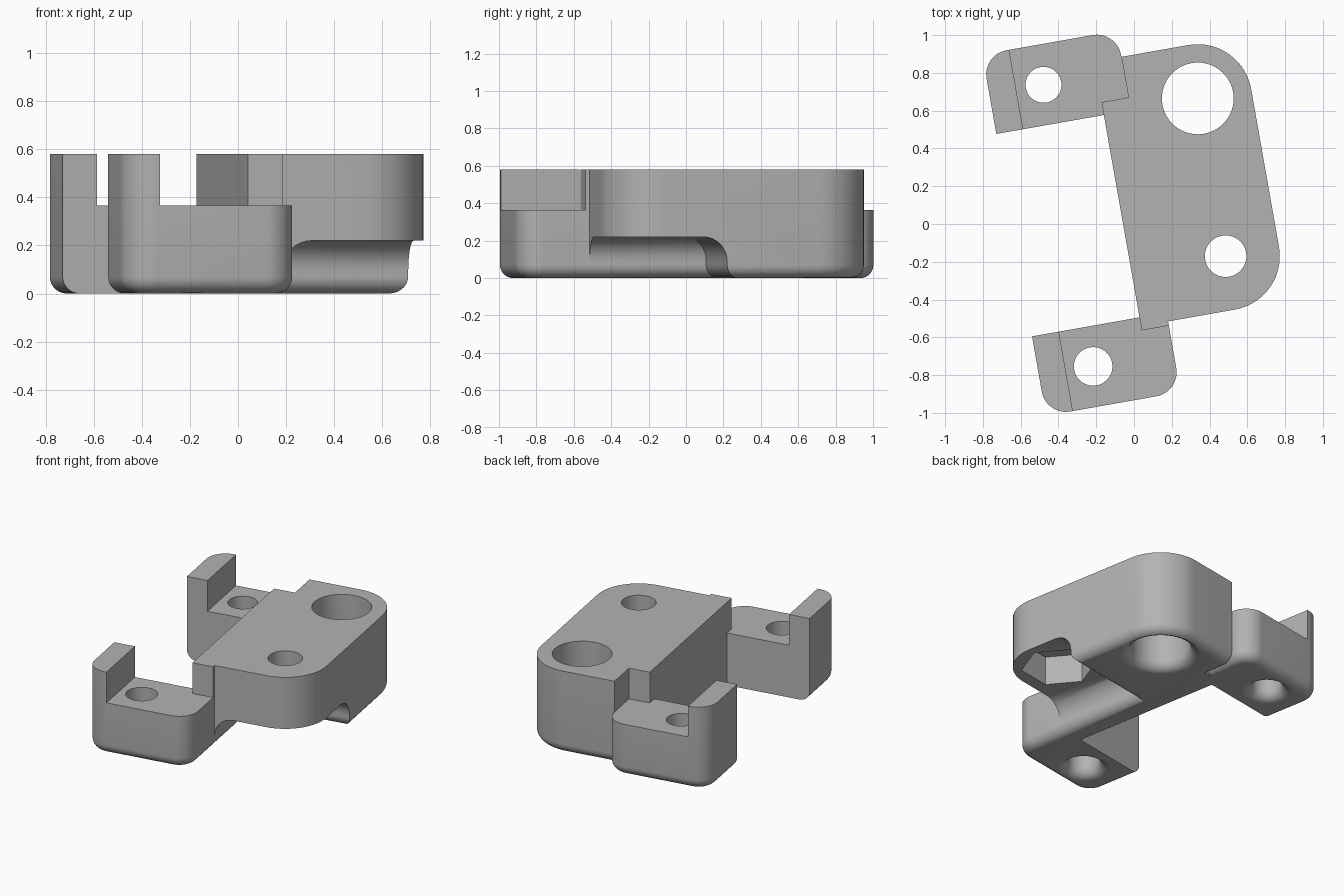
import bpy, bmesh
from math import sin, cos, pi, radians

cube = bpy.data.objects.get("Cube")
if cube:
    bpy.data.objects.remove(cube)

TILT = radians(10)      # whole part is turned about z
TOP, SHELF, CEILING = 0.58, 0.365, 0.22
ROUND, COVE = 0.07, 0.13
STEP = 0.088            # shared face of brackets and cutout wall
HOLE_U, BIG_V, SMALL_V, CORNER = 0.448, 0.596, -0.252, 0.287

grey = bpy.data.materials.new("Plain grey")
grey.use_nodes = True
grey.diffuse_color = (0.45, 0.45, 0.45, 1)
grey.node_tree.nodes["Principled BSDF"].inputs["Base Color"].default_value = grey.diffuse_color


def arc(cx, cy, r, start, end, n=14):
    angles = [radians(start + (end - start) * i / n) for i in range(n + 1)]
    return [(cx + r * cos(a), cy + r * sin(a)) for a in angles]


def circle(cx, cy, r, n=48):
    return arc(cx, cy, r, 0, 360, n)[:-1]


def loft(name, layers, rounded=None):
    """Closed solid through (outline, z) layers; rounded picks bottom edges to bevel."""
    bm = bmesh.new()
    rings = [[bm.verts.new((x, y, z)) for x, y in outline] for outline, z in layers]
    n = len(rings[0])
    bm.faces.new(rings[0])
    bm.faces.new(rings[-1])
    for low, high in zip(rings, rings[1:]):
        for i in range(n):
            j = (i + 1) % n
            bm.faces.new((low[i], low[j], high[j], high[i]))
    bmesh.ops.recalc_face_normals(bm, faces=bm.faces)
    if rounded:
        edges = [e for e in bm.edges
                 if all(abs(v.co.z) < 1e-5 for v in e.verts)
                 and rounded((e.verts[0].co + e.verts[1].co) / 2)]
        bmesh.ops.bevel(bm, geom=edges, offset=ROUND, offset_type='OFFSET',
                        segments=7, profile=0.5, affect='EDGES', clamp_overlap=False)
        bmesh.ops.recalc_face_normals(bm, faces=bm.faces)
    mesh = bpy.data.meshes.new(name)
    bm.to_mesh(mesh)
    bm.free()
    mesh.materials.append(grey)
    obj = bpy.data.objects.new(name, mesh)
    bpy.context.collection.objects.link(obj)
    return obj


def flare(steps=8):
    """(offset, z) pairs of the rounded lip at the bottom of an opening."""
    lip = [(ROUND * (1 - sin(t)), ROUND * (1 - cos(t)))
           for t in [pi / 2 * i / steps for i in range(steps + 1)]]
    return [(ROUND, -0.05)] + lip


def hole(u, v, r):
    layers = [(circle(u, v, r + d), z) for d, z in flare()]
    return loft("hole_cutter", layers + [(circle(u, v, r), 1)])


def rect(u0, u1, v0, v1):
    return [(u0, v0), (u1, v0), (u1, v1), (u0, v1)]


def carve(obj, cutters):
    for c in cutters:
        c.hide_render = True
        mod = obj.modifiers.new("cut", 'BOOLEAN')
        mod.operation, mod.solver, mod.object = 'DIFFERENCE', 'EXACT', c
        bpy.ops.object.select_all(action='DESELECT')
        bpy.context.view_layer.objects.active = obj
        obj.select_set(True)
        bpy.ops.object.modifier_apply(modifier=mod.name)
        bpy.data.objects.remove(c)
    bpy.ops.object.shade_smooth_by_angle(angle=radians(30))
    obj.rotation_euler.z = TILT


# Main body with concentric rounded corners
back_v = BIG_V + CORNER
outline = ([(-0.057, -0.562), (STEP, -0.562), (STEP, SMALL_V - CORNER)]
           + arc(HOLE_U, SMALL_V, CORNER, -90, 0)
           + arc(HOLE_U, BIG_V, CORNER, 0, 90)
           + [(STEP, back_v), (STEP, 0.665), (-0.057, 0.665)])
body = loft("main_body", [(outline, 0), (outline, TOP)],
            lambda p: p.x > STEP + 0.01)

# Underside cutout: rounded lip below, cove against the ceiling
profile = flare() + [(-COVE * (1 - cos(t)), CEILING - COVE + COVE * sin(t))
                     for t in [pi / 2 * i / 8 for i in range(9)]]
cutout = loft("cutout_cutter",
              [(rect(STEP - d, 1.2, -1.2, 0.094 + d), z) for d, z in profile])
nut = circle(HOLE_U, SMALL_V, 0.235, 6)
bore = circle(HOLE_U, SMALL_V, 0.11)
carve(body, [cutout,
             loft("nut_cutter", [(nut, 0.1), (nut, 0.42)]),
             loft("bore_cutter", [(bore, 0.1), (bore, 1)]),
             hole(HOLE_U, BIG_V, 0.19)])


# Two mirrored brackets, each a shelf with a raised end post
def bracket(name, inner, side, hole_r):
    left, r = -0.635, 0.13
    outer = inner + side * 0.427
    cv = outer - side * r
    shape = ([(left, inner), (STEP, inner)]
             + arc(STEP - r, cv, r, 0, side * 90)
             + arc(left + r, cv, r, side * 90, side * 180))
    obj = loft(name, [(shape, 0), (shape, TOP)],
               lambda p: abs(p.y - inner) > 0.001)
    above = rect(-0.491, 1, -2, 2)
    carve(obj, [loft("shelf_cutter", [(above, SHELF), (above, 1)]),
                hole(-0.344, inner + side * 0.213, hole_r)])


bracket("back_bracket", 0.596, 1, 0.095)
bracket("front_bracket", -0.492, -1, 0.102)
